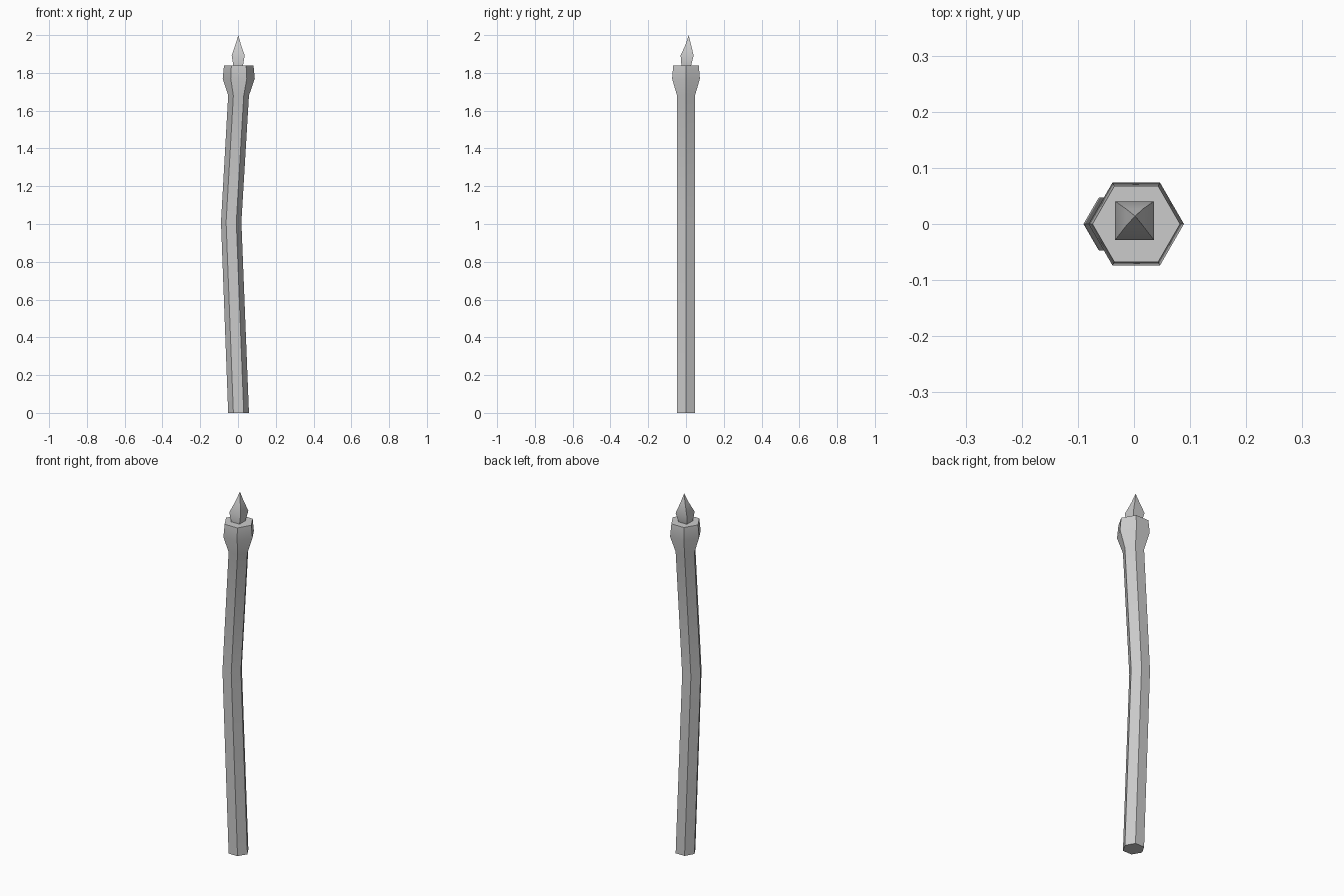
import bpy, bmesh, math

if "Cube" in bpy.data.objects:
    bpy.data.objects.remove(bpy.data.objects["Cube"])


def loft(name, sides, phase, rings, tip=None):
    """Skin polygon rings (x, y, z, radius) into a closed solid, optionally ending in a point."""
    bm = bmesh.new()
    loops = []
    for x, y, z, r in rings:
        angles = [phase + math.tau * i / sides for i in range(sides)]
        loops.append([bm.verts.new((x + r * math.cos(a), y + r * math.sin(a), z)) for a in angles])
    bm.faces.new(loops[0][::-1])
    for low, high in zip(loops, loops[1:]):
        for i in range(sides):
            j = (i + 1) % sides
            bm.faces.new((low[i], low[j], high[j], high[i]))
    if tip:
        apex = bm.verts.new(tip)
        for i in range(sides):
            bm.faces.new((loops[-1][i], loops[-1][(i + 1) % sides], apex))
    else:
        bm.faces.new(loops[-1])
    bmesh.ops.recalc_face_normals(bm, faces=bm.faces)
    mesh = bpy.data.meshes.new(name)
    bm.to_mesh(mesh)
    bm.free()
    obj = bpy.data.objects.new(name, mesh)
    bpy.context.collection.objects.link(obj)
    bpy.ops.object.select_all(action='DESELECT')
    obj.select_set(True)
    bpy.context.view_layer.objects.active = obj
    bpy.ops.object.shade_smooth_by_angle(angle=math.radians(30))
    return obj


# Bent hexagonal shaft flaring into a collar
loft("shaft", 6, 0, [
    (0.003, 0, 0.0, 0.055),
    (-0.036, 0, 1.01, 0.054),
    (0.003, 0, 1.68, 0.055),
    (0.004, 0, 1.77, 0.085),
    (0.004, 0, 1.84, 0.078),
])

# Four-sided spike with its point leaning to the back
d = math.sqrt(2)
loft("spike", 4, math.pi / 4, [
    (0.001, 0.001, 1.835, 0.025 * d),
    (0.001, 0.006, 1.892, 0.0345 * d),
    (0.001, 0.012, 1.95, 0.0145 * d),
], tip=(0.002, 0.014, 2.0))
